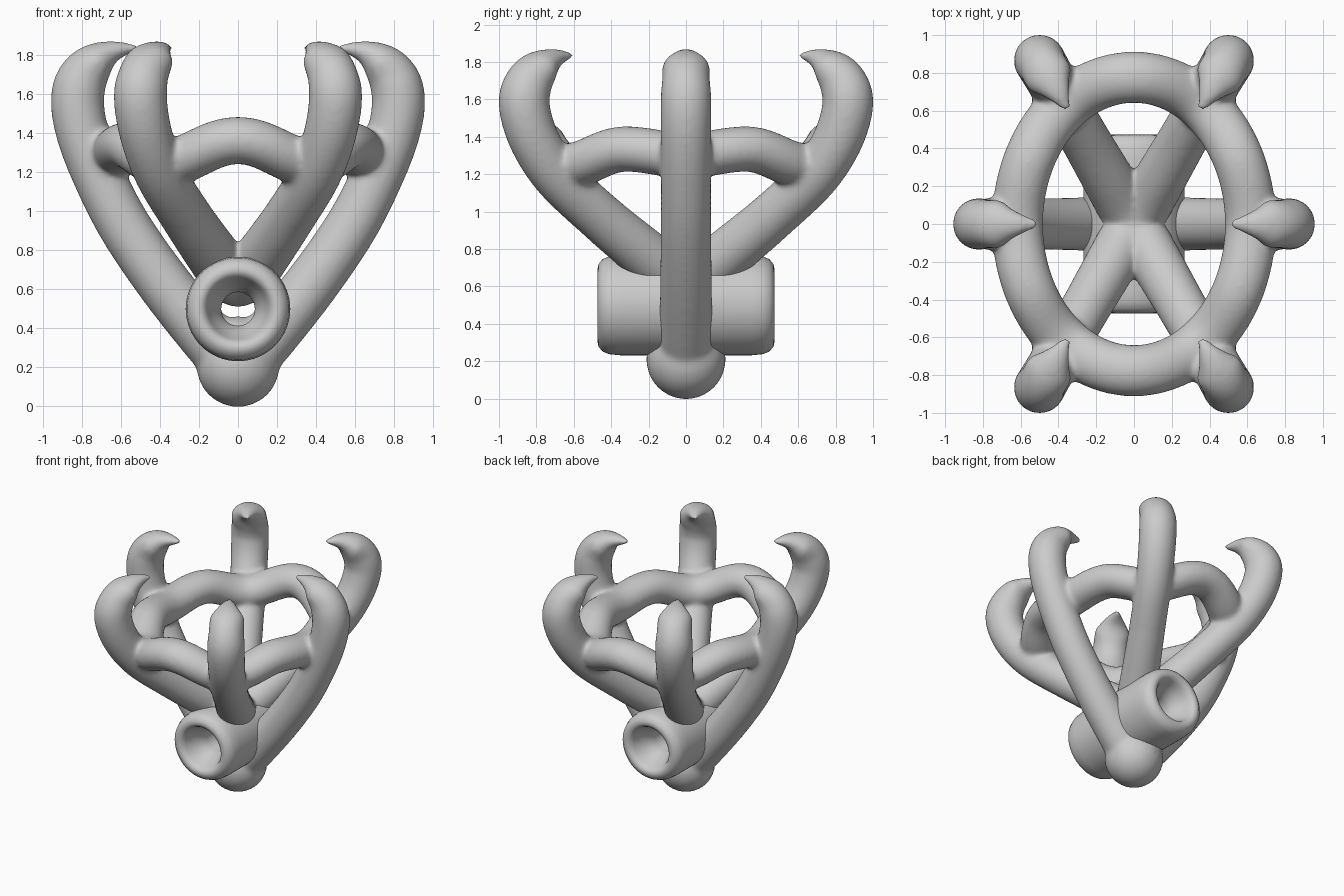
import bpy, bmesh, math
from mathutils import Vector, Matrix

if "Cube" in bpy.data.objects:
    bpy.data.objects.remove(bpy.data.objects["Cube"])

Z = Vector((0, 0, 1))


def catmull(keys, steps):
    """Smooth a list of (radial, z, radius) keys."""
    k = [Vector(p) for p in keys]
    k = [2 * k[0] - k[1]] + k + [2 * k[-1] - k[-2]]
    out = []
    for i in range(1, len(k) - 2):
        a, b, c, d = k[i - 1:i + 3]
        for s in range(steps):
            t = s / steps
            out.append(0.5 * (2 * b + (c - a) * t + (2 * a - 5 * b + 4 * c - d) * t * t
                              + (3 * b - a - 3 * c + d) * t ** 3))
    return out + [k[-2]]


def sweep(bm, pts, radii, wides, side=None, closed=False, n=24):
    """Oval tube along a path: radii in the path plane, wides across it."""
    rings, m = [], len(pts)
    for i, p in enumerate(pts):
        if closed:
            t = pts[(i + 1) % m] - pts[i - 1]
        else:
            t = pts[min(i + 1, m - 1)] - pts[max(i - 1, 0)]
        t.normalize()
        b = side if side else t.cross(Z).normalized()
        u = b.cross(t)
        rings.append([bm.verts.new(p + b * wides[i] * math.cos(a) + u * radii[i] * math.sin(a))
                      for a in (2 * math.pi * j / n for j in range(n))])
    for i in range(m if closed else m - 1):
        r0, r1 = rings[i], rings[(i + 1) % m]
        for j in range(n):
            k = (j + 1) % n
            bm.faces.new((r0[j], r0[k], r1[k], r1[j]))
    if not closed:
        bm.faces.new(rings[0])
        bm.faces.new(rings[-1])


def finish(bm, name):
    bmesh.ops.recalc_face_normals(bm, faces=bm.faces)
    me = bpy.data.meshes.new(name)
    bm.to_mesh(me)
    bm.free()
    me.polygons.foreach_set("use_smooth", [True] * len(me.polygons))
    ob = bpy.data.objects.new(name, me)
    bpy.context.collection.objects.link(ob)
    return ob


def prong(bm, keys, angle):
    d = Vector((math.cos(angle), math.sin(angle), 0))
    c = catmull(keys, 6)
    radii = [max(p.z, 0.014) for p in c]
    # the hooked tip tapers more slowly across than in profile
    wides = [min(r * 1.35, 0.128) if p.y > 1.7 and r < 0.128 else r
             for p, r in zip(c, radii)]
    sweep(bm, [d * p.x + Z * p.y for p in c], radii, wides, side=d.cross(Z))


bm = bmesh.new()

# claw prongs: two side ones from the base, four diagonal ones from the hub
side_keys = [(0.0, 0.19, 0.15), (0.147, 0.343, 0.144), (0.378, 0.628, 0.139),
             (0.581, 0.923, 0.136), (0.717, 1.19, 0.135), (0.796, 1.40, 0.136),
             (0.822, 1.56, 0.137), (0.80, 1.67, 0.132), (0.735, 1.757, 0.107),
             (0.64, 1.817, 0.057), (0.51, 1.838, 0.014)]
diag_keys = [(-0.03, 0.64, 0.138), (0.12, 0.685, 0.142), (0.30, 0.805, 0.138),
             (0.54, 0.98, 0.132), (0.79, 1.185, 0.132), (0.935, 1.38, 0.135),
             (0.998, 1.56, 0.137), (0.98, 1.67, 0.132), (0.915, 1.757, 0.107),
             (0.82, 1.817, 0.057), (0.70, 1.838, 0.014)]
for deg in range(0, 360, 60):
    prong(bm, side_keys if deg % 180 == 0 else diag_keys, math.radians(deg))

# oval gallery ring, arching between the prongs
heights = [1.30, 1.335, 1.245, 1.362]
path = []
for i in range(144):
    deg = i * 2.5
    a = math.radians(deg)
    r = 1 / math.hypot(math.cos(a) / 0.617, math.sin(a) / 0.777)
    f = deg % 180
    f = min(f, 180 - f) / 30
    k = min(int(f), 2)
    w = 0.5 - 0.5 * math.cos(math.pi * (f - k))
    path.append(Vector((r * math.cos(a), r * math.sin(a),
                        heights[k] * (1 - w) + heights[k + 1] * w)))
sweep(bm, path, [0.122] * len(path), [0.137] * len(path), closed=True)

# rounded base knob and the core above it
for z, r in ((0.21, 0.213), (0.29, 0.172)):
    bmesh.ops.create_uvsphere(bm, u_segments=32, v_segments=20, radius=r,
                              matrix=Matrix.Translation((0, 0, z)))

# fuse into one softly blended casting
basket = finish(bm, "prong_basket")
rm = basket.modifiers.new("fuse", 'REMESH')
rm.mode = 'VOXEL'
rm.voxel_size = 0.014
rm.use_smooth_shade = True
sm = basket.modifiers.new("blend", 'SMOOTH')
sm.factor = 0.5
sm.iterations = 18

# bored barrel running front to back: (radius, y) half profile, mirrored
half = [(0.086, 0.0), (0.086, 0.27), (0.098, 0.31), (0.122, 0.355), (0.145, 0.40),
        (0.157, 0.435), (0.172, 0.462), (0.195, 0.473), (0.22, 0.468),
        (0.247, 0.446), (0.261, 0.41), (0.267, 0.35), (0.268, 0.0)]
profile = half + [(r, -y) for r, y in half[-2:0:-1]]
bm = bmesh.new()
n = 64
rows = [[bm.verts.new((r * math.cos(2 * math.pi * j / n), y,
                       0.499 + r * math.sin(2 * math.pi * j / n))) for j in range(n)]
        for r, y in profile]
for i in range(len(rows)):
    a, b = rows[i - 1], rows[i]
    for j in range(n):
        k = (j + 1) % n
        bm.faces.new((a[j], a[k], b[k], b[j]))
finish(bm, "bored_barrel")
